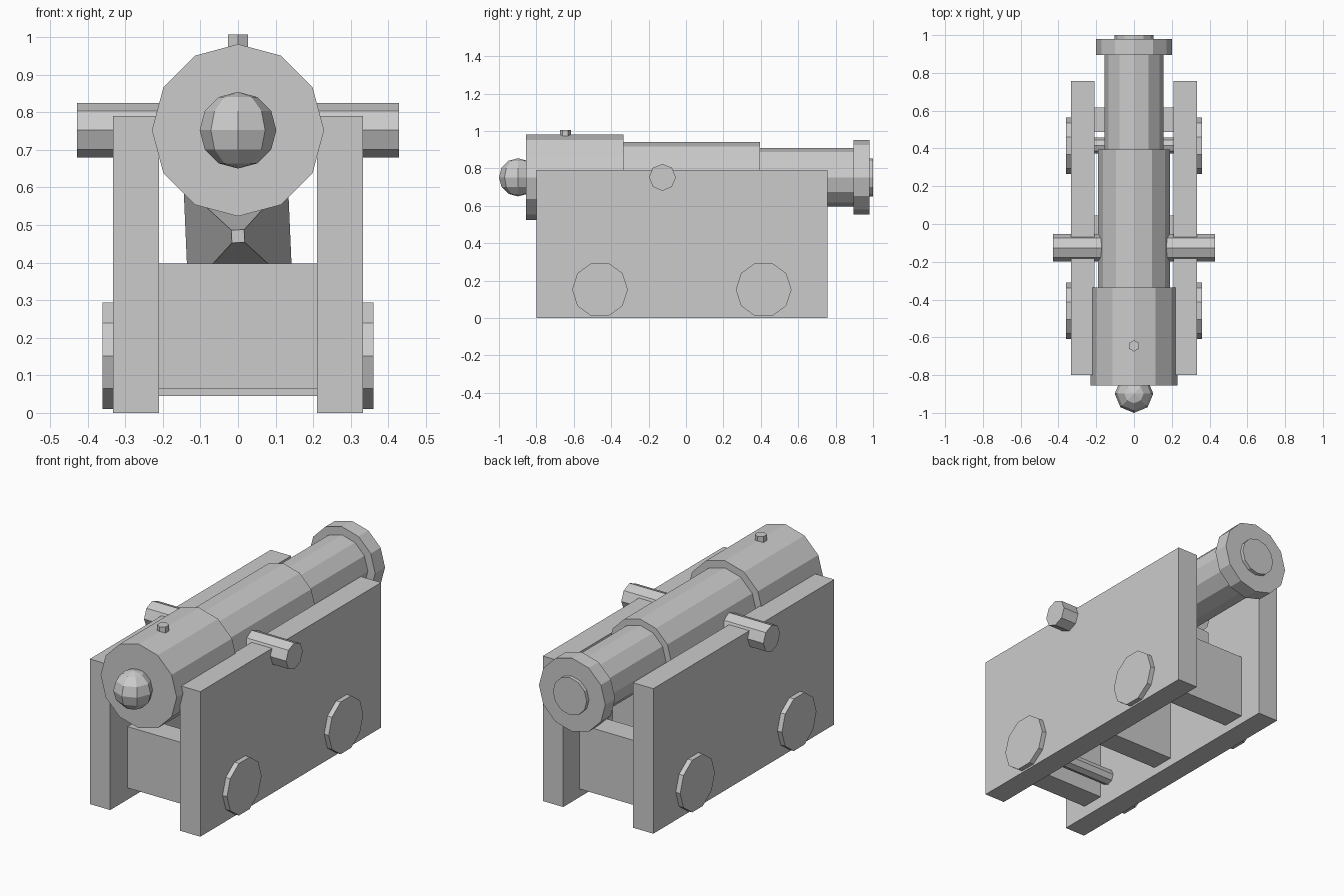
import bpy, bmesh
from math import radians, sqrt
from mathutils import Matrix, Vector

if "Cube" in bpy.data.objects:
    bpy.data.objects.remove(bpy.data.objects["Cube"])

ROT = {
    'X': Matrix.Rotation(radians(90), 4, 'Y'),
    'Y': Matrix.Rotation(radians(90), 4, 'X'),   # local +z points to -y
    'Z': Matrix.Identity(4),
}


def finish(name, bm):
    mesh = bpy.data.meshes.new(name)
    bmesh.ops.recalc_face_normals(bm, faces=bm.faces)
    bm.to_mesh(mesh)
    bm.free()
    obj = bpy.data.objects.new(name, mesh)
    bpy.context.collection.objects.link(obj)
    return obj


def box(name, lo, hi):
    lo, hi = Vector(lo), Vector(hi)
    bm = bmesh.new()
    m = Matrix.Translation((lo + hi) / 2) @ Matrix.Diagonal((*(hi - lo), 1))
    bmesh.ops.create_cube(bm, size=1, matrix=m)
    return finish(name, bm)


def cone(name, axis, centre, length, r1, r2, sides, spin=0):
    bm = bmesh.new()
    m = Matrix.Translation(centre) @ ROT[axis] @ Matrix.Rotation(radians(spin), 4, 'Z')
    bmesh.ops.create_cone(bm, cap_ends=True, segments=sides, radius1=r1,
                          radius2=r2, depth=length, matrix=m)
    return finish(name, bm)


# Stepped barrel, 12-sided sections along y
AXIS_Z = 0.752
for name, y0, y1, r in (("breech", -0.855, -0.335, 0.229),
                        ("barrel_middle", -0.335, 0.395, 0.19),
                        ("barrel_front", 0.395, 0.90, 0.156),
                        ("muzzle_ring", 0.895, 0.98, 0.2),
                        ("bore_disc", 0.97, 1.0, 0.102)):
    cone(name, 'Y', (0, (y0 + y1) / 2, AXIS_Z), y1 - y0, r, r, 12)

# Rear knob
bm = bmesh.new()
bmesh.ops.create_uvsphere(bm, u_segments=8, v_segments=6, radius=0.102,
                          matrix=Matrix.Translation((0, -0.898, AXIS_Z)))
finish("rear_knob", bm)

# Vent on the breech and trunnion through the barrel
cone("vent", 'Z', (0, -0.645, 0.978), 0.056, 0.03, 0.03, 6)
cone("trunnion", 'X', (0, -0.126, AXIS_Z), 0.856, 0.072, 0.072, 8)

# Side plates and wheels
for side, s in (("left", -1), ("right", 1)):
    xs = sorted((s * 0.21, s * 0.333))
    box(side + "_side_plate", (xs[0], -0.8, 0), (xs[1], 0.757, 0.79))
    for end, y in (("rear", -0.46), ("front", 0.415)):
        cone(f"{end}_{side}_wheel", 'X', (s * 0.325, y, 0.152), 0.07, 0.149, 0.149, 10)

# Axles
for end, y in (("rear", -0.46), ("front", 0.415)):
    cone(end + "_axle", 'X', (0, y, 0.152), 0.6, 0.042, 0.042, 8)

# Cross beams between the plates
for name, y, z0 in (("rear_beam", -0.585, 0.063), ("middle_beam", -0.02, 0.045),
                    ("front_beam", 0.552, 0.045)):
    box(name, (-0.215, y - 0.065, z0), (0.215, y + 0.065, 0.397))

# Tapered elevating wedge under the barrel
cone("elevating_wedge", 'Y', (0, -0.02, 0.47), 0.9, 0.139 * sqrt(2), 0.017 * sqrt(2), 4, 47.5)
